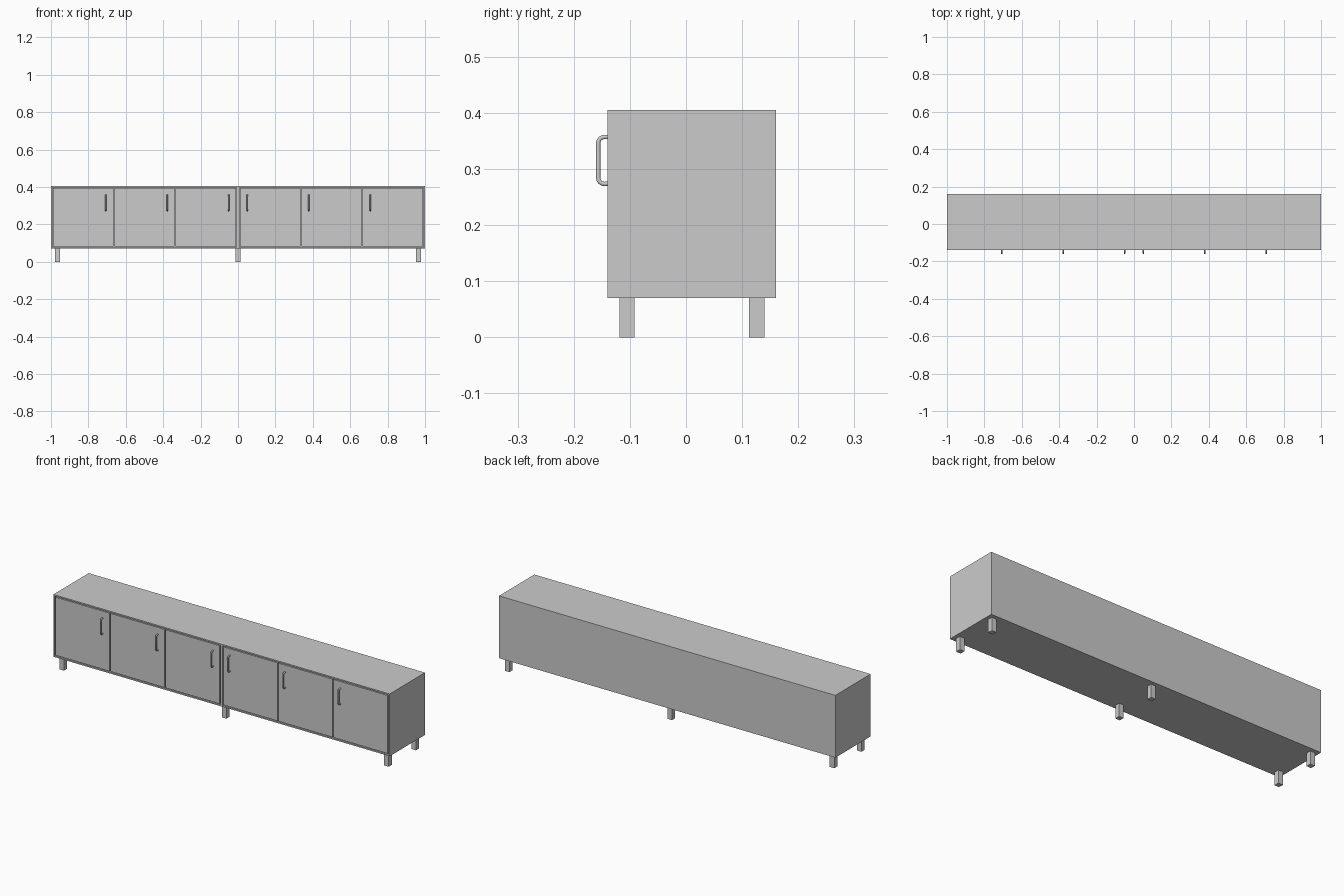
import bpy, math

if "Cube" in bpy.data.objects:
    bpy.data.objects.remove(bpy.data.objects["Cube"])

X, Y0, Y1, Z0, Z1 = 1.0, -0.14, 0.16, 0.07, 0.405   # cabinet extents
T, GAP, DOOR_T = 0.007, 0.0045, 0.012               # panel, door gap, door thickness
PITCH = (X - 2 * T - GAP) / 3                       # spacing of the doors in each half


def box(name, x0, x1, y0, y1, z0, z1):
    bpy.ops.mesh.primitive_cube_add(
        size=1, location=((x0 + x1) / 2, (y0 + y1) / 2, (z0 + z1) / 2))
    ob = bpy.context.object
    ob.name = ob.data.name = name
    ob.scale = (x1 - x0, y1 - y0, z1 - z0)
    bpy.ops.object.transform_apply(location=False, rotation=False, scale=True)
    return ob


def handle(name, x):
    # Round bar bent into a U with rounded corners
    out, lo, hi, r = -0.1565, 0.2735, 0.357, 0.011
    pts = [(Y0 + 0.002, lo)]
    for cz, start in ((lo + r, 270), (hi - r, 180)):
        for i in range(7):
            a = math.radians(start - 15 * i)
            pts.append((out + r + r * math.cos(a), cz + r * math.sin(a)))
    pts.append((Y0 + 0.002, hi))
    cu = bpy.data.curves.new(name, 'CURVE')
    cu.dimensions = '3D'
    cu.bevel_depth = 0.004
    cu.bevel_resolution = 3
    cu.use_fill_caps = True
    sp = cu.splines.new('POLY')
    sp.points.add(len(pts) - 1)
    for p, (y, z) in zip(sp.points, pts):
        p.co = (x, y, z, 1)
    sp.use_smooth = True
    ob = bpy.data.objects.new(name, cu)
    bpy.context.collection.objects.link(ob)


# Carcass: top, bottom, back, and centre divider
box("top_panel", -X, X, Y0, Y1, Z1 - T, Z1)
box("bottom_panel", -X, X, Y0, Y1, Z0, Z0 + T)
box("back_panel", -X + T, X - T, Y1 - T, Y1, Z0 + T, Z1 - T)
box("centre_divider", -T, T, Y0, Y1 - T, Z0 + T, Z1 - T)

for s, side in ((-1, "left"), (1, "right")):
    # Side panel
    xs = sorted((s * X, s * (X - T)))
    box(f"{side}_side_panel", *xs, Y0, Y1, Z0 + T, Z1 - T)

    # Three inset doors per half, each with a handle near its inner edge
    for i in range(3):
        a = T + GAP + i * PITCH
        b = a + PITCH - GAP
        xs = sorted((s * a, s * b))
        box(f"{side}_door_{i + 1}", *xs, Y0, Y0 + DOOR_T,
            Z0 + T + GAP, Z1 - T - GAP)
        handle(f"{side}_handle_{i + 1}", s * (0.05 + i * 0.3285))

# Six square legs in two rows
H = 0.0135
for row, y in (("front", -0.105), ("back", 0.126)):
    for col, x in (("left", -0.966), ("middle", 0), ("right", 0.966)):
        box(f"{row}_{col}_leg", x - H, x + H, y - H, y + H, 0, Z0)
